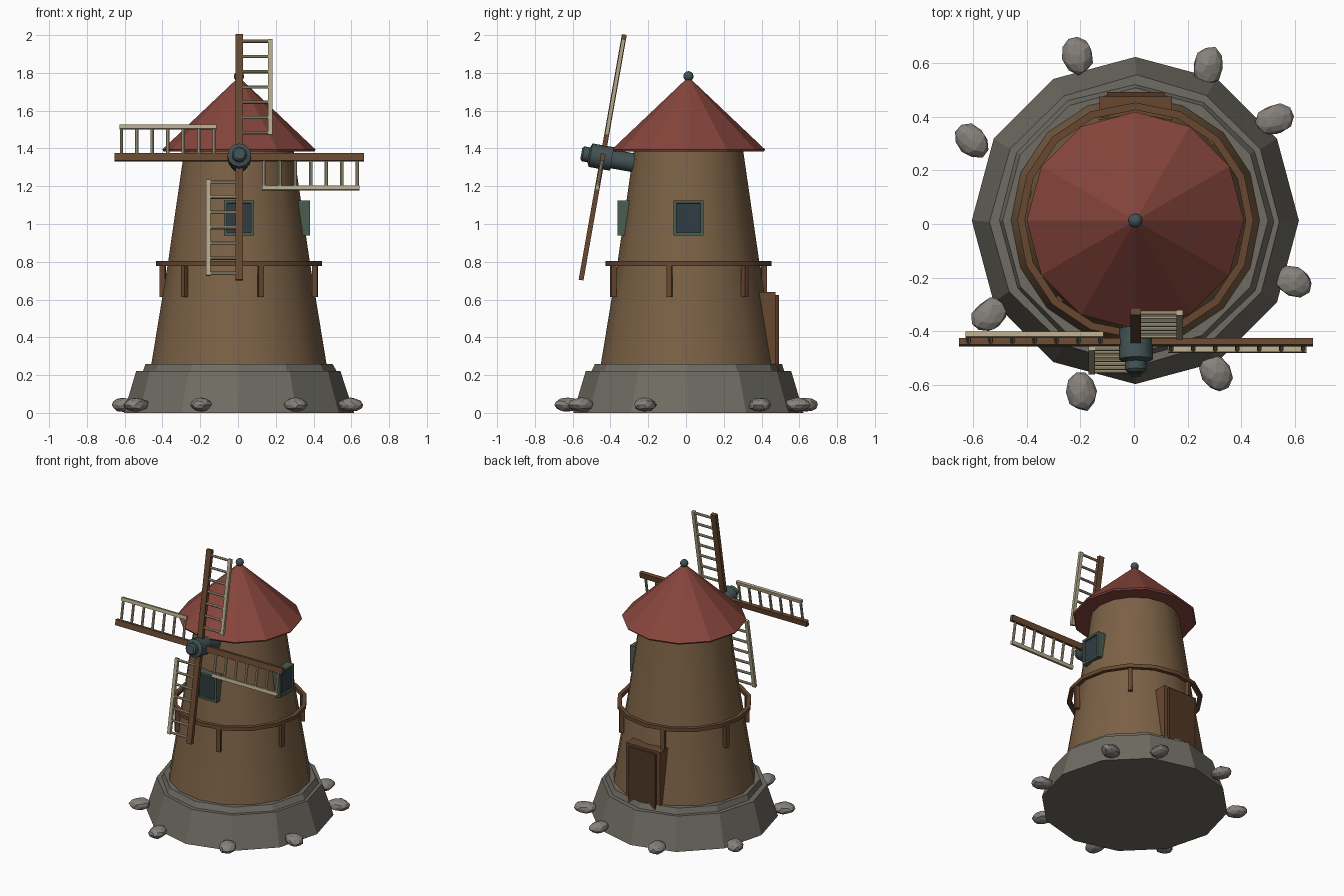
import bpy, bmesh, random
from math import sin, cos, pi, radians
from mathutils import Matrix, Vector

if "Cube" in bpy.data.objects:
    bpy.data.objects.remove(bpy.data.objects["Cube"])

random.seed(4)
CX, CY = 0.005, 0.013          # tower axis


def mat(name, rgb):
    m = bpy.data.materials.new(name)
    m.diffuse_color = (*rgb, 1)
    m.use_nodes = True
    m.node_tree.nodes["Principled BSDF"].inputs["Base Color"].default_value = m.diffuse_color
    return m


STONE = mat("stone", (0.16, 0.15, 0.125))
ROCK = mat("rock", (0.24, 0.22, 0.20))
WALL = mat("wall", (0.20, 0.12, 0.06))
ROOF = mat("roof", (0.24, 0.06, 0.045))
WOOD = mat("wood", (0.14, 0.065, 0.03))
DARK = mat("dark_wood", (0.085, 0.037, 0.018))
SLAT = mat("slat", (0.46, 0.40, 0.26))
IRON = mat("iron", (0.055, 0.085, 0.09))
TRIM = mat("window_trim", (0.07, 0.11, 0.08))
GLASS = mat("glass", (0.03, 0.045, 0.055))


def finish(name, bm, materials, smooth=None):
    bmesh.ops.recalc_face_normals(bm, faces=bm.faces)
    me = bpy.data.meshes.new(name)
    bm.to_mesh(me)
    bm.free()
    ob = bpy.data.objects.new(name, me)
    bpy.context.collection.objects.link(ob)
    for m in materials:
        me.materials.append(m)
    if smooth:
        bpy.context.view_layer.objects.active = ob
        ob.select_set(True)
        bpy.ops.object.shade_smooth_by_angle(angle=radians(smooth))
        ob.select_set(False)
    return ob


def lathe(bm, profile, sides, M=Matrix(), closed=False):
    """Spin (radius, z) points; ends are capped unless the profile is closed."""
    rings = []
    for r, z in profile:
        rings.append([bm.verts.new(M @ Vector((r * cos(2 * pi * k / sides), r * sin(2 * pi * k / sides), z)))
                      for k in range(sides)])
    pairs = list(zip(rings, rings[1:])) + ([(rings[-1], rings[0])] if closed else [])
    for a, b in pairs:
        for k in range(sides):
            n = (k + 1) % sides
            bm.faces.new((a[k], a[n], b[n], b[k]))
    if not closed:
        bm.faces.new(rings[0][::-1])
        bm.faces.new(rings[-1])


def box(bm, center, size, M=Matrix()):
    return bmesh.ops.create_cube(bm, size=1, matrix=M @ Matrix.Translation(center) @ Matrix.Diagonal((*size, 1)))


AXIS = Matrix.Translation((CX, CY, 0))

# Stone foundation, slightly irregular
bm = bmesh.new()
lathe(bm, [(0.61, 0), (0.54, 0.222), (0.512, 0.222), (0.495, 0.26), (0.44, 0.26)], 12, AXIS)
for v in bm.verts:
    if 0.1 < v.co.z < 0.24:
        v.co.x += random.uniform(-0.006, 0.006)
        v.co.y += random.uniform(-0.006, 0.006)
finish("stone_base", bm, [STONE])

# Tapered tower
bm = bmesh.new()
lathe(bm, [(0.47, 0.22), (0.375, 0.8), (0.288, 1.40)], 16, AXIS)
finish("tower", bm, [WALL], 40)

# Roof cone with a thin eave
bm = bmesh.new()
lathe(bm, [(0.30, 1.385), (0.40, 1.385), (0.405, 1.395), (0.004, 1.775)], 12, AXIS)
finish("roof", bm, [ROOF])

# Finial ball
bm = bmesh.new()
bmesh.ops.create_uvsphere(bm, u_segments=12, v_segments=8, radius=0.027,
                          matrix=Matrix.Translation((CX, CY, 1.782)))
finish("finial", bm, [IRON], 60)

# Ring railing and its six posts
bm = bmesh.new()
lathe(bm, [(0.412, 0.777), (0.44, 0.777), (0.44, 0.803), (0.412, 0.803)], 16, AXIS, closed=True)
finish("railing", bm, [WOOD], 40)
bm = bmesh.new()
for k in range(6):
    R = AXIS @ Matrix.Rotation(radians(16 + 60 * k), 4, 'Z')
    box(bm, (0, -0.415, 0.70), (0.028, 0.028, 0.175), R)
finish("railing_posts", bm, [WOOD])

# Door at the back
bm = bmesh.new()
box(bm, (0.007, 0.42, 0.43), (0.27, 0.11, 0.42))
finish("door_frame", bm, [WOOD])
bm = bmesh.new()
box(bm, (0.007, 0.455, 0.425), (0.215, 0.075, 0.40))
finish("door_panel", bm, [DARK])

# Windows on the front and right, each with a recessed pane
for name, turn in (("front_window", 0), ("right_window", 90)):
    bm = bmesh.new()
    R = AXIS @ Matrix.Rotation(radians(turn), 4, 'Z')
    box(bm, (0, -0.335, 1.032), (0.158, 0.08, 0.186), R)
    out = R.to_3x3() @ Vector((0, -1, 0))
    bm.normal_update()
    pane = max(bm.faces, key=lambda f: f.normal.dot(out))
    bmesh.ops.inset_region(bm, faces=[pane], thickness=0.021)
    bmesh.ops.inset_region(bm, faces=[pane], thickness=0.001, depth=-0.012)
    pane.material_index = 1
    finish(name, bm, [TRIM, GLASS])

# Rocks around the foot
ROCKS = [(-0.21, 0.63), (0.275, 0.59), (0.525, 0.39), (0.595, -0.215),
         (0.305, -0.555), (-0.195, -0.625), (-0.54, -0.34), (-0.605, 0.31)]
for i, (x, y) in enumerate(ROCKS):
    bm = bmesh.new()
    bmesh.ops.create_icosphere(bm, subdivisions=2, radius=1)
    for v in bm.verts:
        v.co *= random.uniform(0.92, 1.06)
    yaw = Vector((x, y)).angle_signed(Vector((1, 0))) + random.uniform(-0.4, 0.4)
    bm.transform(Matrix.Translation((x, y, 0.043)) @ Matrix.Rotation(yaw, 4, 'Z')
                 @ Matrix.Diagonal((0.073, 0.057, 0.038, 1)))
    finish(f"rock_{i + 1}", bm, [ROCK])

# Rotor frame: local y points backwards, z up, leaning back 10 degrees
ROTOR = Matrix.Translation((0.007, -0.441, 1.353)) @ Matrix.Rotation(radians(-10), 4, 'X')

# Hub and axle
bm = bmesh.new()
lathe(bm, [(0.05, -0.18), (0.05, -0.05), (0.063, -0.05), (0.063, 0.065), (0.04, 0.075), (0.04, 0.105),
           (0.03, 0.115)], 12, ROTOR @ Matrix.Rotation(radians(90), 4, 'X'))
finish("hub", bm, [IRON], 35)

# Four sails: spar, outer rail and seven rungs
for k, side in enumerate(("top", "right", "bottom", "left")):
    S = ROTOR @ Matrix.Rotation(radians(90 * k), 4, 'Y')
    bm = bmesh.new()
    box(bm, (0, 0, 0.33), (0.04, 0.026, 0.66), S)
    finish(f"{side}_spar", bm, [WOOD])
    bm = bmesh.new()
    box(bm, (0.164, 0, 0.378), (0.024, 0.02, 0.515), S)
    for j in range(7):
        z = 0.132 + j * 0.082
        lathe(bm, [(0.009, 0.01), (0.009, 0.16)], 8,
              S @ Matrix.Translation((0, 0, z)) @ Matrix.Rotation(radians(90), 4, 'Y'))
    finish(f"{side}_sail_lattice", bm, [SLAT], 40)
